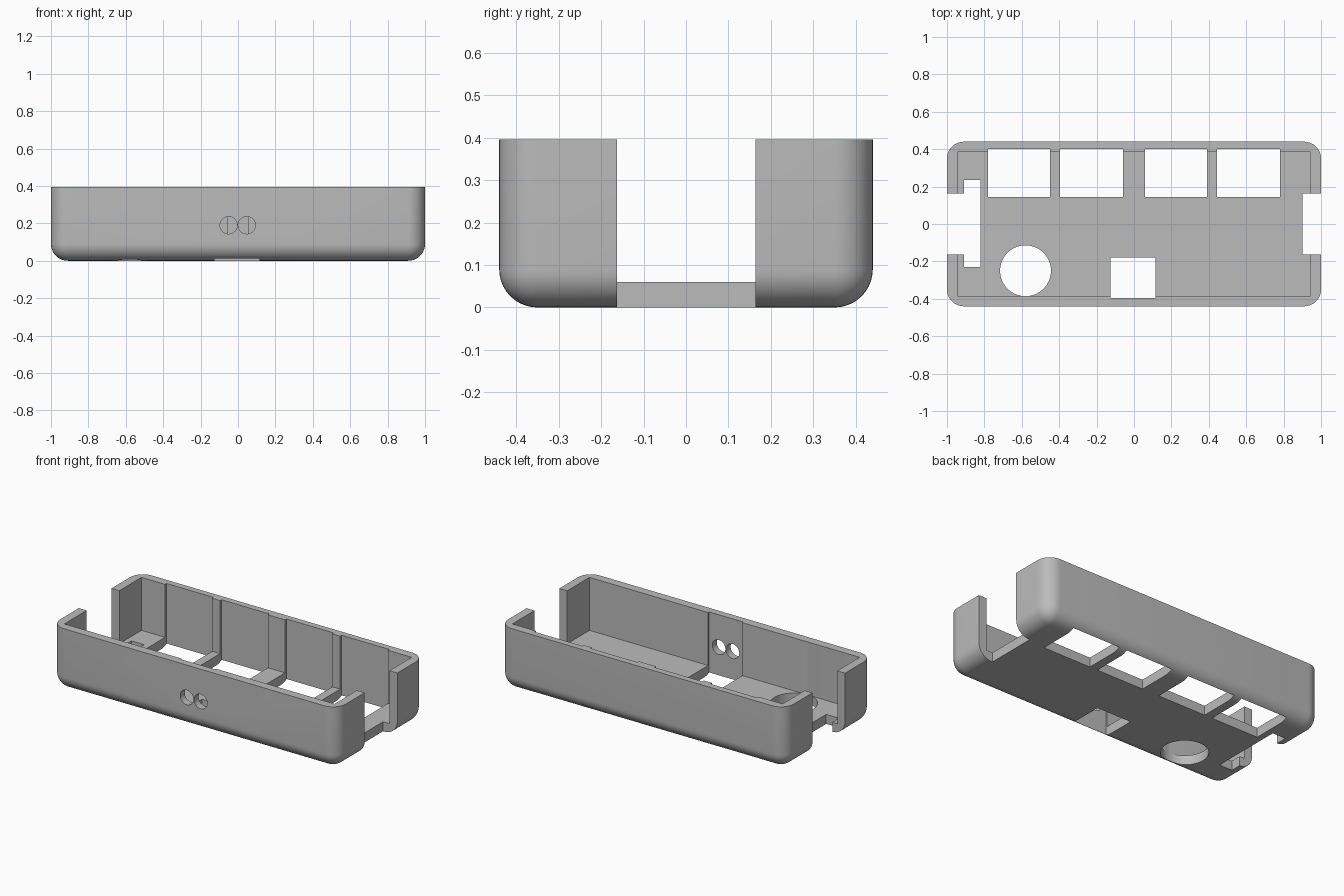
import bpy
import bmesh

if "Cube" in bpy.data.objects:
    bpy.data.objects.remove(bpy.data.objects["Cube"], do_unlink=True)

HEIGHT = 0.395
RADIUS = 0.09
FLOOR = 0.06

grey = bpy.data.materials.new("light grey plastic")
grey.use_nodes = True
colour = (0.5, 0.5, 0.5, 1)
grey.diffuse_color = colour
grey.node_tree.nodes["Principled BSDF"].inputs["Base Color"].default_value = colour


def box(name, x, y, z):
    """Axis-aligned box from (min, max) ranges."""
    bpy.ops.mesh.primitive_cube_add(size=1, location=[sum(r) / 2 for r in (x, y, z)])
    ob = bpy.context.object
    ob.name = name
    ob.scale = [r[1] - r[0] for r in (x, y, z)]
    bpy.ops.object.transform_apply(location=True, rotation=True, scale=True)
    ob.data.materials.append(grey)
    return ob


def cylinder(name, radius, depth, location, rotation=(0, 0, 0)):
    bpy.ops.mesh.primitive_cylinder_add(vertices=64, radius=radius, depth=depth,
                                        location=location, rotation=rotation)
    ob = bpy.context.object
    ob.name = name
    ob.data.materials.append(grey)
    return ob


# Outer body: every edge rounded except the open rim
case = box("open_case", (-1, 1), (-0.44, 0.44), (0, HEIGHT))
bm = bmesh.new()
bm.from_mesh(case.data)
edges = [e for e in bm.edges if min(v.co.z for v in e.verts) < 0.1]
bmesh.ops.bevel(bm, geom=edges, offset=RADIUS, segments=10, profile=0.5, affect='EDGES')
bm.to_mesh(case.data)
bm.free()

THROUGH = (-0.1, 0.6)
cutters = [box("cavity_cutter", (-0.945, 0.945), (-0.385, 0.385), (FLOOR, 0.6))]

# Four windows along the back, which also groove the back wall
for x in ((-0.78, -0.45), (-0.395, -0.06), (0.06, 0.39), (0.445, 0.78)):
    cutters.append(box("window_cutter", x, (0.145, 0.4), THROUGH))

# Square and round openings along the front of the floor
cutters.append(box("square_opening_cutter", (-0.125, 0.115), (-0.395, -0.18), THROUGH))
cutters.append(cylinder("round_opening_cutter", 0.136, 0.7, (-0.58, -0.25, 0.25)))

# End slots: plain at one end, T-shaped at the other
cutters.append(box("plain_slot_cutter", (0.9, 1.1), (-0.162, 0.164), THROUGH))
cutters.append(box("slot_mouth_cutter", (-1.1, -0.87), (-0.162, 0.164), THROUGH))
cutters.append(box("slot_head_cutter", (-0.91, -0.82), (-0.23, 0.235), THROUGH))

# Pair of round holes through the front wall
for x in (-0.05, 0.047):
    cutters.append(cylinder("front_hole_cutter", 0.046, 0.3, (x, -0.45, 0.19), (1.5708, 0, 0)))

for cutter in cutters:
    cutter.hide_render = True
    mod = case.modifiers.new(cutter.name, 'BOOLEAN')
    mod.operation = 'DIFFERENCE'
    mod.solver = 'EXACT'
    mod.object = cutter

bpy.ops.object.select_all(action='DESELECT')
case.select_set(True)
bpy.context.view_layer.objects.active = case
for mod in list(case.modifiers):
    bpy.ops.object.modifier_apply(modifier=mod.name)
for cutter in cutters:
    bpy.data.objects.remove(cutter, do_unlink=True)

bpy.ops.object.shade_smooth_by_angle()
